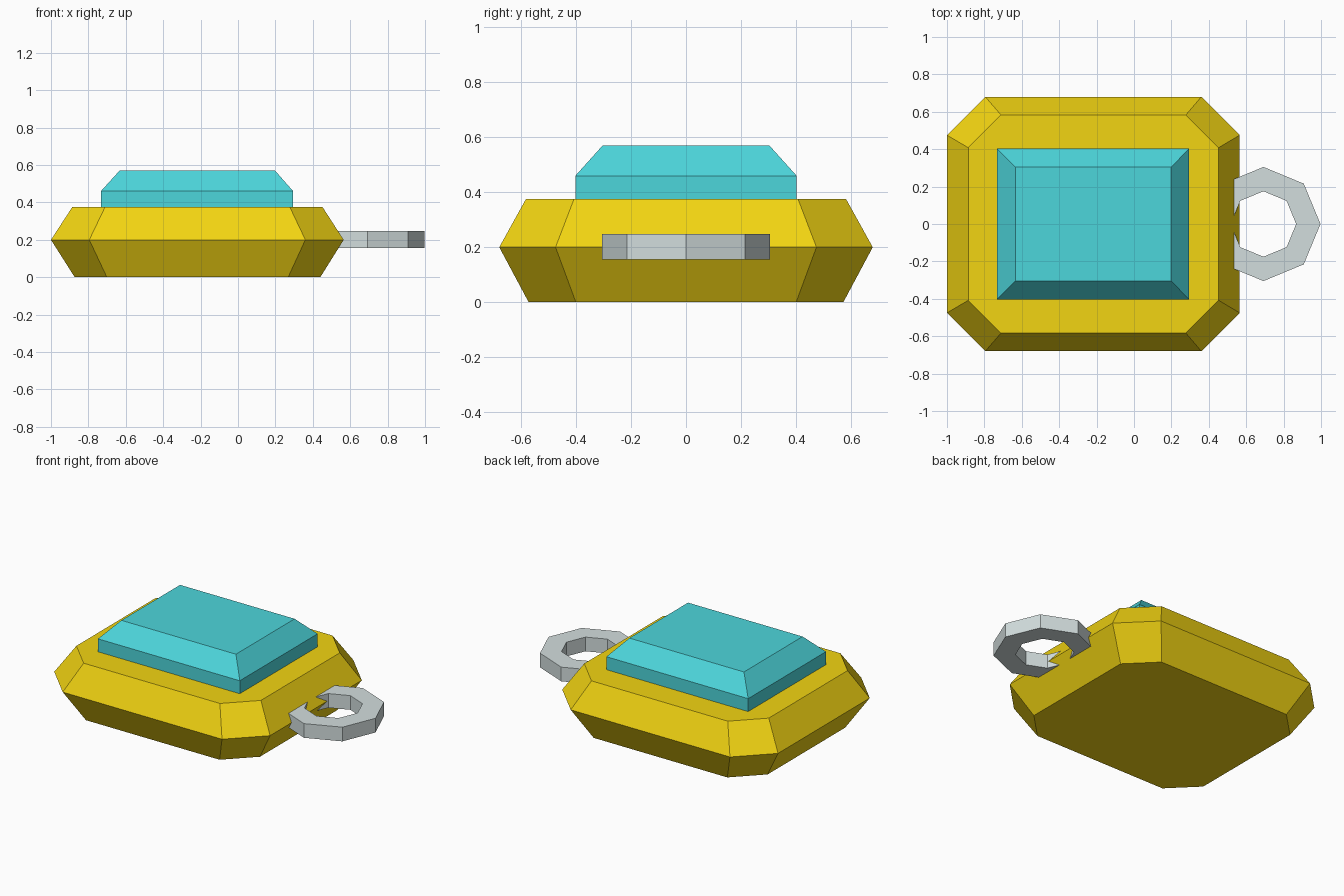
import bpy, bmesh, math

if "Cube" in bpy.data.objects:
    bpy.data.objects.remove(bpy.data.objects["Cube"])


def material(name, color):
    m = bpy.data.materials.new(name)
    m.diffuse_color = (*color, 1)
    m.use_nodes = True
    m.node_tree.nodes["Principled BSDF"].inputs["Base Color"].default_value = m.diffuse_color
    return m


def finish(name, bm, mat):
    bmesh.ops.recalc_face_normals(bm, faces=bm.faces)
    me = bpy.data.meshes.new(name)
    bm.to_mesh(me)
    bm.free()
    me.materials.append(mat)
    ob = bpy.data.objects.new(name, me)
    bpy.context.collection.objects.link(ob)
    return ob


def outline(x0, x1, y, cut):
    """Rectangle outline with optional cut corners."""
    if not cut:
        return [(x0, -y), (x1, -y), (x1, y), (x0, y)]
    return [(x0 + cut, -y), (x1 - cut, -y), (x1, -y + cut), (x1, y - cut),
            (x1 - cut, y), (x0 + cut, y), (x0, y - cut), (x0, -y + cut)]


def stack(name, levels, mat):
    """Closed solid lofted through outlines (z, x0, x1, y, cut)."""
    bm = bmesh.new()
    rings = [[bm.verts.new((x, y, z)) for x, y in outline(*rest)]
             for z, *rest in levels]
    n = len(rings[0])
    for a, b in zip(rings, rings[1:]):
        for i in range(n):
            j = (i + 1) % n
            bm.faces.new((a[i], a[j], b[j], b[i]))
    bm.faces.new(rings[0][::-1])
    bm.faces.new(rings[-1])
    return finish(name, bm, mat)


gold = material("gold", (0.89, 0.66, 0.006))
teal = material("teal", (0.073, 0.67, 0.71))
silver = material("silver", (0.65, 0.73, 0.73))

# Cut-corner pendant setting
stack("setting", [(0.0, -0.873, 0.44, 0.573, 0.172),
                  (0.2, -1.0, 0.565, 0.68, 0.205),
                  (0.375, -0.886, 0.452, 0.583, 0.175)], gold)

# Rectangular gem with sloped crown
stack("gem", [(0.35, -0.733, 0.295, 0.403, 0),
              (0.46, -0.733, 0.295, 0.403, 0),
              (0.57, -0.633, 0.198, 0.304, 0)], teal)

# Eight-sided hanging ring, partly sunk into the setting
bm = bmesh.new()
profile = [(0.305, 0.155), (0.305, 0.248), (0.175, 0.248), (0.175, 0.155)]
sides = 8
loops = []
for k in range(sides):
    a = 2 * math.pi * k / sides
    loops.append([bm.verts.new((0.692 + r * math.cos(a), r * math.sin(a), z))
                  for r, z in profile])
for k in range(sides):
    a, b = loops[k], loops[(k + 1) % sides]
    for i in range(4):
        j = (i + 1) % 4
        bm.faces.new((a[i], b[i], b[j], a[j]))
finish("hanging_ring", bm, silver)
